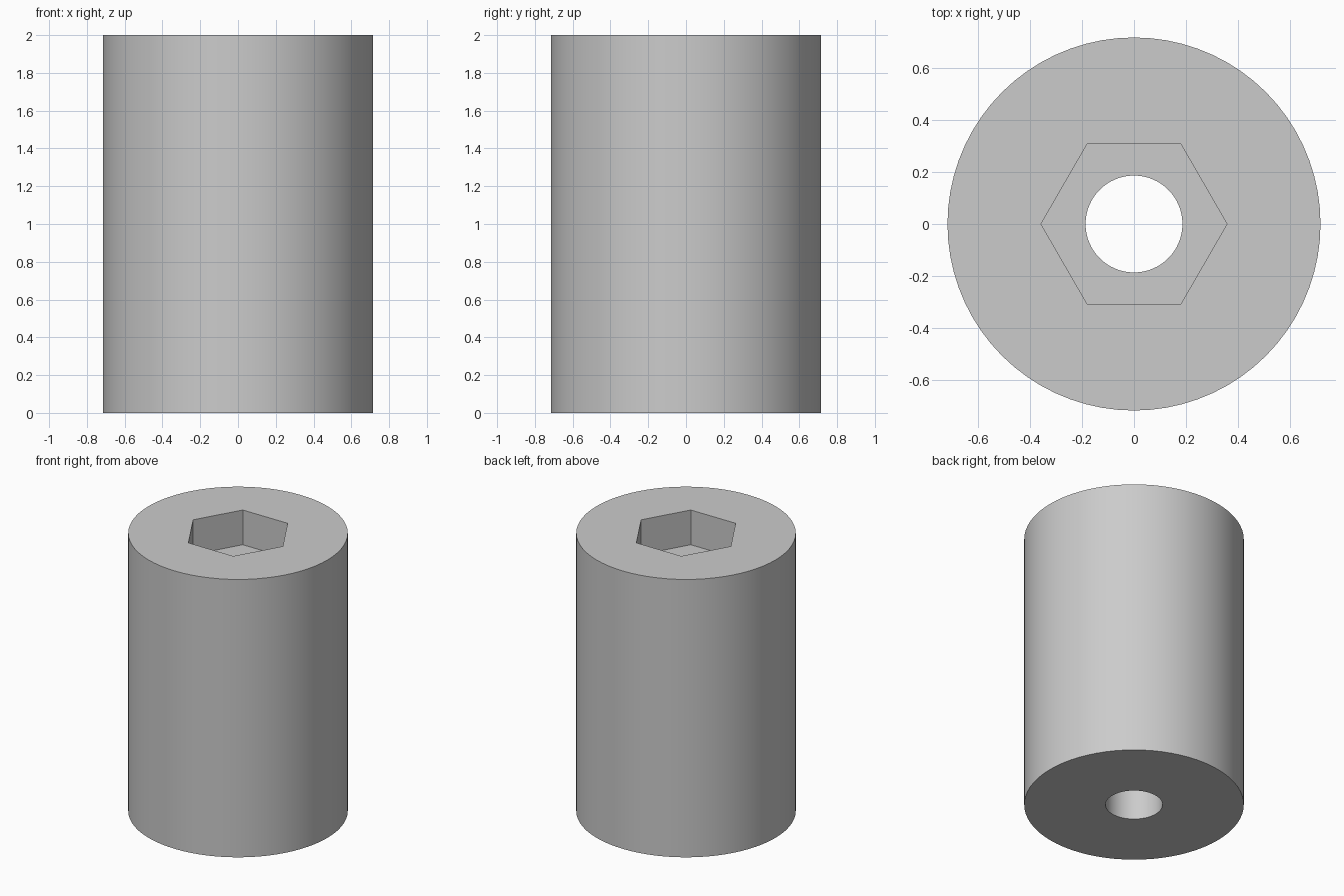
import bpy
import math

HEIGHT = 2.0
OUTER_RADIUS = 0.716
BORE_RADIUS = 0.186
HEX_RADIUS = 0.357
SOCKET_FLOOR = 1.75

cube = bpy.data.objects.get("Cube")
if cube:
    bpy.data.objects.remove(cube, do_unlink=True)

grey = bpy.data.materials.new("plain grey")
grey.use_nodes = True
colour = (0.6, 0.6, 0.6, 1.0)
grey.diffuse_color = colour
grey.node_tree.nodes["Principled BSDF"].inputs["Base Color"].default_value = colour


def cylinder(name, radius, bottom, top, sides, turn=0.0):
    bpy.ops.mesh.primitive_cylinder_add(
        vertices=sides, radius=radius, depth=top - bottom,
        location=(0, 0, (bottom + top) / 2), rotation=(0, 0, turn))
    obj = bpy.context.object
    obj.name = name
    obj.data.materials.append(grey)
    return obj


def cut(target, cutter):
    cutter.hide_render = True
    modifier = target.modifiers.new(cutter.name, "BOOLEAN")
    modifier.operation = "DIFFERENCE"
    modifier.solver = "EXACT"
    modifier.object = cutter
    bpy.ops.object.select_all(action="DESELECT")
    bpy.context.view_layer.objects.active = target
    target.select_set(True)
    bpy.ops.object.modifier_apply(modifier=modifier.name)
    bpy.data.objects.remove(cutter, do_unlink=True)


# Round body
body = cylinder("spacer_body", OUTER_RADIUS, 0, HEIGHT, 72)

# Hexagonal socket in the top, corners pointing along x
cut(body, cylinder("hex_socket", HEX_RADIUS, SOCKET_FLOOR, HEIGHT + 0.2, 6,
                   math.radians(30)))

# Round bore all the way through
cut(body, cylinder("bore", BORE_RADIUS, -0.2, HEIGHT + 0.2, 64))

# Smooth round walls, crisp rims and socket corners
bpy.ops.object.shade_smooth_by_angle(angle=math.radians(30))
